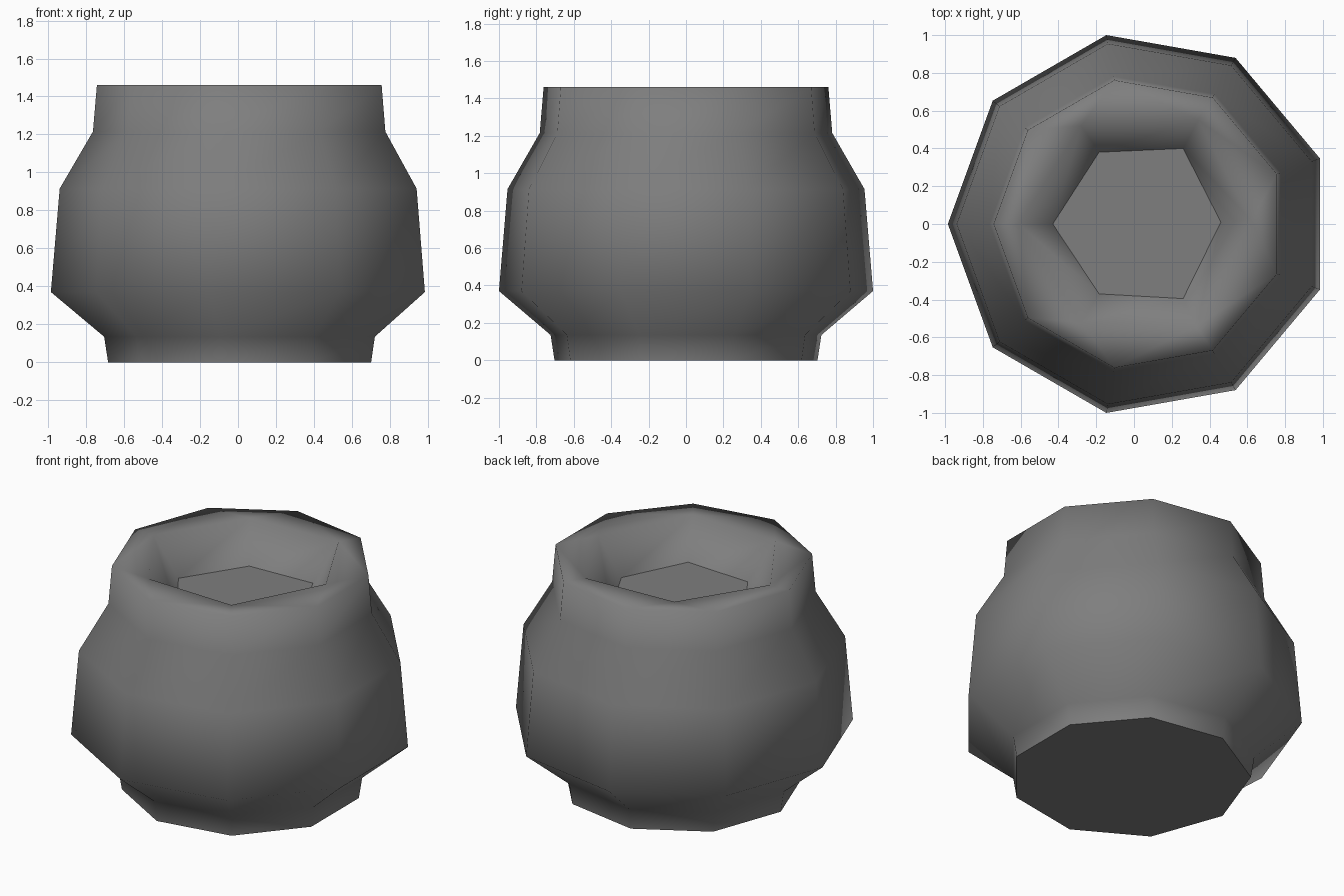
import bpy, bmesh
from math import sin, cos, radians
from mathutils import Vector

cube = bpy.data.objects.get("Cube")
if cube:
    bpy.data.objects.remove(cube, do_unlink=True)

# Single plain grey
grey = bpy.data.materials.new("stone_grey")
grey.use_nodes = True
colour = (0.21, 0.21, 0.21, 1)
grey.diffuse_color = colour
grey.node_tree.nodes["Principled BSDF"].inputs["Base Color"].default_value = colour
grey.node_tree.nodes["Principled BSDF"].inputs["Roughness"].default_value = 0.8

CENTRE_X = 0.03
SIDES = 9
# Outer wall profile: radius, height
PROFILE = [(0.714, 0), (0.735, 0.135), (1.0155, 0.37), (0.969, 0.915),
           (0.794, 1.215), (0.773, 1.46)]
# Six-sided mouth and inner floor, starting on the -x corner
MOUTH = [(-0.61, 0), (-0.28, -0.52), (0.33, -0.54), (0.62, 0.02), (0.34, 0.55), (-0.28, 0.52)]
FLOOR = [(-0.43, 0), (-0.185, -0.37), (0.26, -0.395), (0.46, 0.01), (0.26, 0.40), (-0.185, 0.38)]

bm = bmesh.new()


def round_ring(radius, z):
    angles = [radians(180 + 360 * k / SIDES) for k in range(SIDES)]
    return [bm.verts.new((CENTRE_X + radius * cos(a), radius * sin(a), z)) for a in angles]


def point_ring(points, z):
    return [bm.verts.new((x, y, z)) for x, y in points]


def join(lower, upper):
    n = len(lower)
    for k in range(n):
        j = (k + 1) % n
        bm.faces.new((lower[k], lower[j], upper[j], upper[k]))


# Outer wall
rings = [round_ring(r, z) for r, z in PROFILE]
for lower, upper in zip(rings, rings[1:]):
    join(lower, upper)

# Flat rim, from nine sides to six, repeated in thirds
rim, mouth = rings[-1], point_ring(MOUTH, 1.46)
for third in range(3):
    o = [rim[(third * 3 + k) % 9] for k in range(4)]
    i = [mouth[(third * 2 + k) % 6] for k in range(3)]
    for tri in ((o[0], o[1], i[0]), (o[1], i[1], i[0]), (o[1], o[2], i[1]),
                (o[2], i[2], i[1]), (o[2], o[3], i[2])):
        bm.faces.new(tri)

# Inner wall
floor = point_ring(FLOOR, 1.225)
join(mouth, floor)
for face in bm.faces:
    face.smooth = True

# Flat caps with crisp borders
for cap in (bm.faces.new(floor), bm.faces.new(rings[0][::-1])):
    cap.smooth = False
    for edge in cap.edges:
        edge.smooth = False

bm.normal_update()
mesh = bpy.data.meshes.new("pot")
bm.to_mesh(mesh)
bm.free()
mesh.materials.append(grey)
pot = bpy.data.objects.new("pot", mesh)
bpy.context.collection.objects.link(pot)
